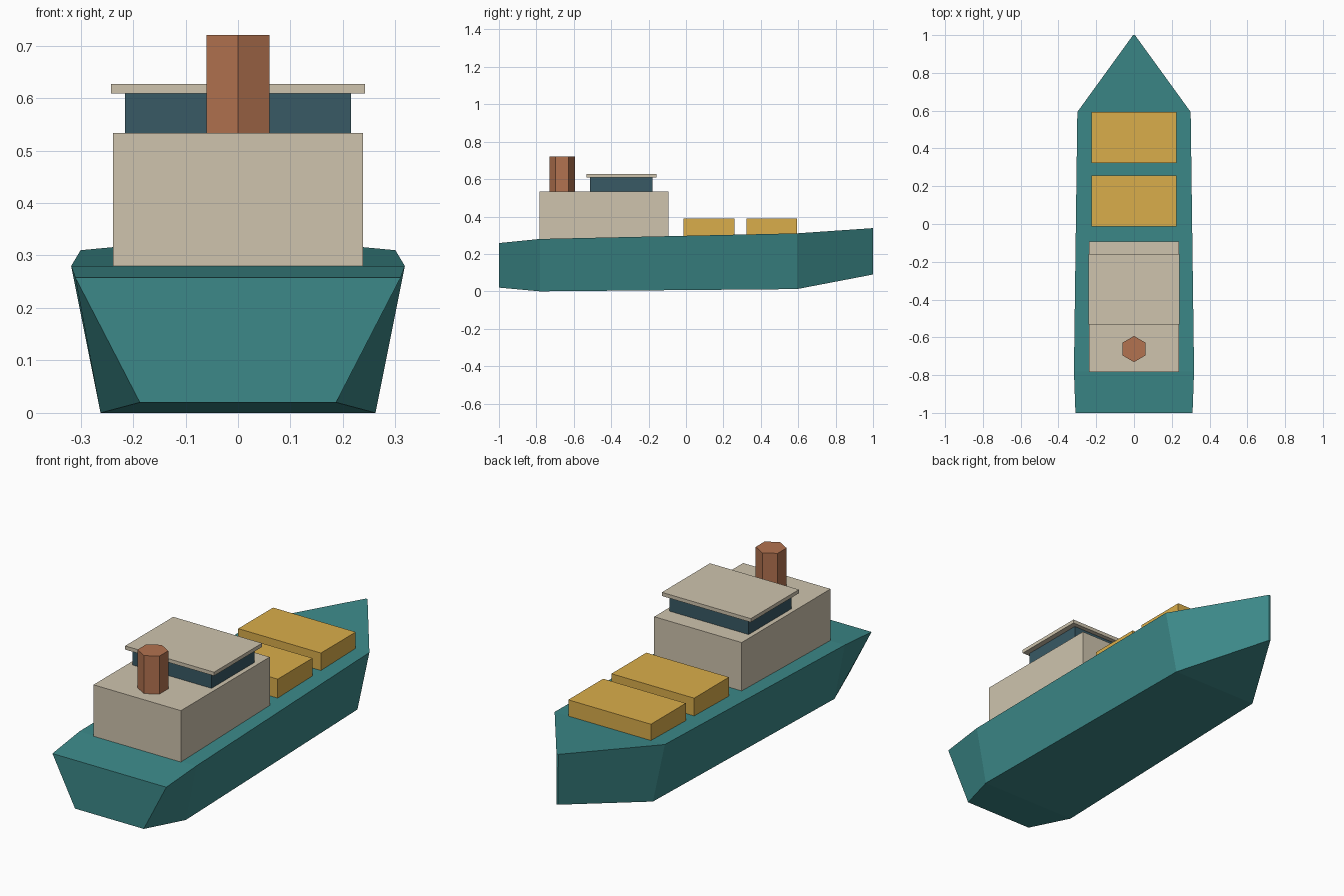
import bpy, bmesh, math

if "Cube" in bpy.data.objects:
    bpy.data.objects.remove(bpy.data.objects["Cube"])


def material(name, rgb):
    m = bpy.data.materials.new(name)
    m.diffuse_color = (*rgb, 1)
    m.use_nodes = True
    m.node_tree.nodes["Principled BSDF"].inputs["Base Color"].default_value = m.diffuse_color
    return m


TEAL = material("teal", (0.045, 0.25, 0.25))
CREAM = material("cream", (0.62, 0.55, 0.42))
NAVY = material("navy", (0.04, 0.10, 0.13))
YELLOW = material("yellow", (0.70, 0.42, 0.07))
RUST = material("rust", (0.45, 0.17, 0.08))


def finish(name, bm, mat):
    bmesh.ops.recalc_face_normals(bm, faces=bm.faces)
    mesh = bpy.data.meshes.new(name)
    bm.to_mesh(mesh)
    bm.free()
    mesh.materials.append(mat)
    obj = bpy.data.objects.new(name, mesh)
    bpy.context.collection.objects.link(obj)
    return obj


def box(name, half_x, y0, y1, z0, z1, mat):
    bm = bmesh.new()
    bmesh.ops.create_cube(bm, size=1)
    for v in bm.verts:
        v.co.x *= 2 * half_x
        v.co.y = y1 if v.co.y > 0 else y0
        v.co.z = z1 if v.co.z > 0 else z0
    return finish(name, bm, mat)


# Hull: lofted stations (y, bottom half width, bottom z, top half width, top z)
stations = [
    (-1.0, 0.187, 0.02, 0.31, 0.258),
    (-0.78, 0.262, 0.0, 0.318, 0.28),
    (0.593, 0.235, 0.012, 0.30, 0.31),
    (1.0, 0.004, 0.09, 0.005, 0.338),
]
bm = bmesh.new()
rings = [[bm.verts.new(p) for p in ((-b, y, zb), (b, y, zb), (t, y, zt), (-t, y, zt))]
         for y, b, zb, t, zt in stations]
for r0, r1 in zip(rings, rings[1:]):
    for i in range(4):
        j = (i + 1) % 4
        bm.faces.new((r0[i], r0[j], r1[j], r1[i]))
bm.faces.new(rings[0])
bm.faces.new(rings[-1])
finish("hull", bm, TEAL)

# Deckhouse, bridge band and overhanging roof
box("deckhouse", 0.238, -0.784, -0.093, 0.28, 0.533, CREAM)
box("bridge", 0.215, -0.513, -0.18, 0.533, 0.609, NAVY)
box("bridge_roof", 0.242, -0.532, -0.158, 0.609, 0.627, CREAM)

# Cargo hatches
for i, y in enumerate((-0.013, 0.323)):
    box(f"cargo_hatch_{i + 1}", 0.225, y, y + 0.271, 0.285, 0.39, YELLOW)

# Six-sided funnel with corners pointing fore and aft
bm = bmesh.new()
ends = [[bm.verts.new((0.069 * math.sin(k * math.pi / 3), -0.662 + 0.069 * math.cos(k * math.pi / 3), z))
         for k in range(6)] for z in (0.533, 0.72)]
for k in range(6):
    n = (k + 1) % 6
    bm.faces.new((ends[0][k], ends[0][n], ends[1][n], ends[1][k]))
for ring in ends:
    bm.faces.new(ring)
finish("funnel", bm, RUST)
